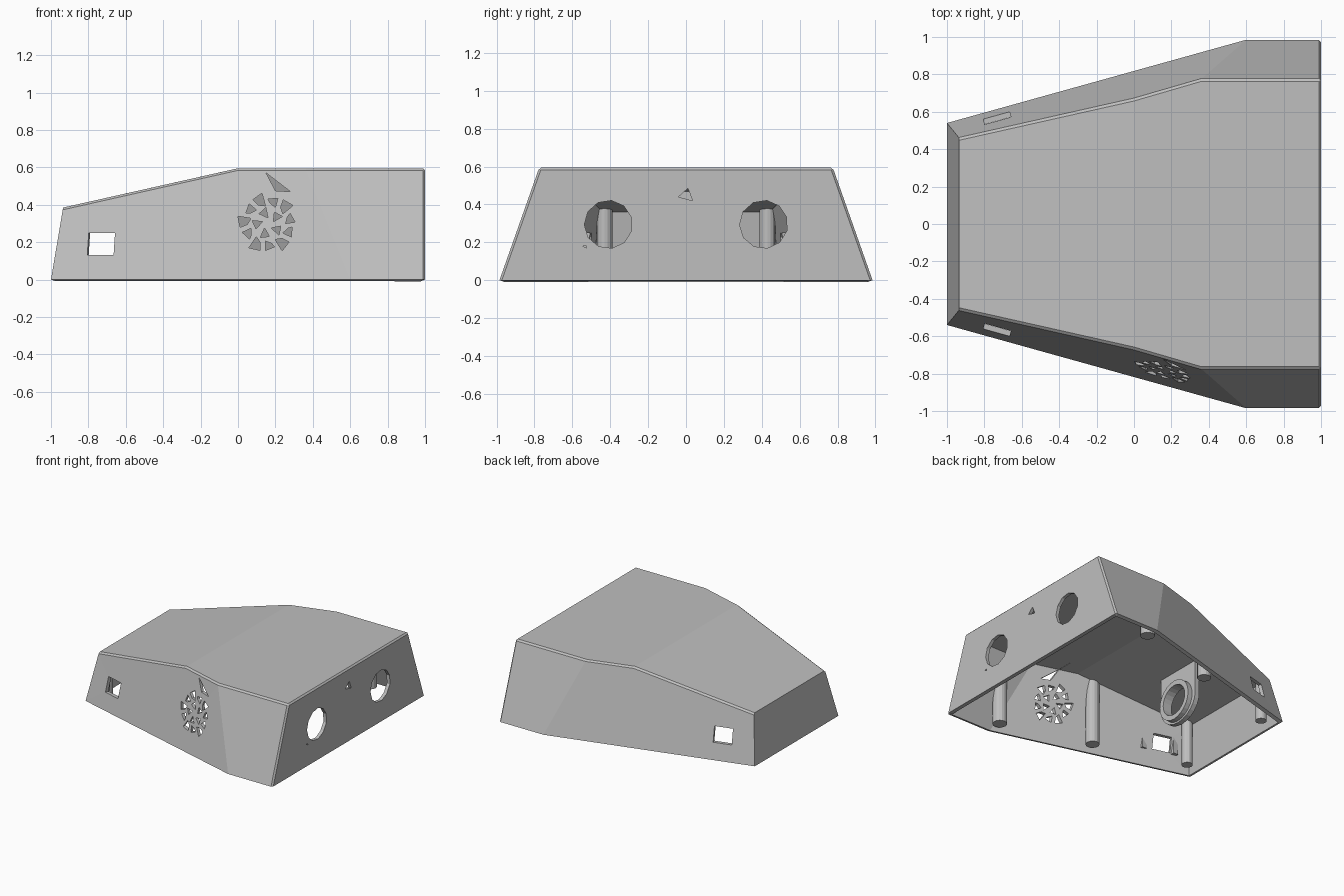
import bpy, bmesh, math
from math import cos, sin, pi
from mathutils import Matrix, Vector

cube = bpy.data.objects.get("Cube")
if cube:
    bpy.data.objects.remove(cube, do_unlink=True)

grey = bpy.data.materials.new("plain grey")
grey.use_nodes = True
GREY = (0.52, 0.52, 0.52, 1)
grey.diffuse_color = GREY
grey.node_tree.nodes["Principled BSDF"].inputs["Base Color"].default_value = GREY


def make(name, bm):
    bmesh.ops.recalc_face_normals(bm, faces=bm.faces)
    mesh = bpy.data.meshes.new(name)
    bm.to_mesh(mesh)
    bm.free()
    mesh.materials.append(grey)
    ob = bpy.data.objects.new(name, mesh)
    bpy.context.collection.objects.link(ob)
    return ob


def prism(bm, pts, axis, lo, hi, matrix=None):
    """Extrude a 2D outline along the x, y or z axis."""
    place = {"x": lambda u, v: (lo, u, v),
             "y": lambda u, v: (u, lo, v),
             "z": lambda u, v: (u, v, lo)}[axis]
    step = Vector([(hi - lo) * (a == axis) for a in "xyz"])
    face = bm.faces.new([bm.verts.new(place(*p)) for p in pts])
    out = bmesh.ops.extrude_face_region(bm, geom=[face], use_keep_orig=True)
    top = [v for v in out["geom"] if isinstance(v, bmesh.types.BMVert)]
    bmesh.ops.translate(bm, verts=top, vec=step)
    if matrix:
        bmesh.ops.transform(bm, matrix=matrix, verts=list(face.verts) + top)


def ring(u, v, r, n, start=0.0):
    return [(u + r * cos(start + 2 * pi * i / n), v + r * sin(start + 2 * pi * i / n))
            for i in range(n)]


def box(u0, u1, v0, v1):
    return [(u0, v0), (u1, v0), (u1, v1), (u0, v1)]


def cut(ob, tool, operation="DIFFERENCE"):
    mod = ob.modifiers.new("cut", "BOOLEAN")
    mod.operation, mod.solver, mod.object = operation, "EXACT", tool


def bake(ob):
    deps = bpy.context.evaluated_depsgraph_get()
    mesh = bpy.data.meshes.new_from_object(ob.evaluated_get(deps))
    ob.modifiers.clear()
    ob.data = mesh


# Tapered outer body, open or closed underneath
BASE = [(-1, .54, 0), (.6, .985, 0), (1, .985, 0)]
ROOF = [(-.935, .46, .385), (0, .67, .595), (.36, .775, .595), (1, .775, .595)]


def body(name, closed):
    bm = bmesh.new()
    b = {s: [bm.verts.new((x, s * y, z)) for x, y, z in BASE] for s in (-1, 1)}
    t = {s: [bm.verts.new((x, s * y, z)) for x, y, z in ROOF] for s in (-1, 1)}
    for s in (-1, 1):
        bm.faces.new([b[s][0], b[s][1], t[s][2], t[s][1], t[s][0]])
        bm.faces.new([b[s][1], b[s][2], t[s][3], t[s][2]])
    bm.faces.new(t[-1][:2] + t[1][1::-1])
    bm.faces.new(t[-1][1:] + t[1][:0:-1])
    for i, j in ((0, 0), (2, 3)):
        bm.faces.new([b[-1][i], b[1][i], t[1][j], t[-1][j]])
    if closed:
        bm.faces.new(b[-1] + b[1][::-1])
    else:
        bmesh.ops.recalc_face_normals(bm, faces=bm.faces)
        sharp = [e for e in bm.edges if len(e.link_faces) == 2
                 and e.calc_face_angle() > math.radians(50)
                 and (e.verts[0].co.x + e.verts[1].co.x) / 2 > -.9]
        bmesh.ops.bevel(bm, geom=sharp, offset=.012, segments=1,
                        profile=.5, affect="EDGES")
    return make(name, bm)


shell = body("housing_shell", False)
wall = shell.modifiers.new("wall", "SOLIDIFY")
wall.thickness, wall.offset, wall.use_even_offset = .028, -1, True

# Openings: side windows, round ports, small notches
bm = bmesh.new()
for s in (-1, 1):
    turn = Matrix.Translation((-.73, s * .56, 0)) @ Matrix.Rotation(s * .27, 4, "Z")
    prism(bm, box(-.073, .073, .13, .25), "y", -.12, .12, turn)
    prism(bm, ring(s * .41, .295, .127, 11, .3), "x", .8, 1.1)
prism(bm, [(-.04, .44), (.01, .485), (.035, .42)], "x", .8, 1.1)
prism(bm, [(-.545, .18), (-.53, .185), (-.525, .17)], "x", .8, 1.1)

# Broken circular grille of radial shards on the front side
CX, CZ = .16, .30


def polar(r, a):
    return (CX + r * cos(a), CZ + r * sin(a))


for i in range(11):
    a = 2 * pi * i / 11
    tip = .165 if i % 2 else .145
    prism(bm, [polar(.095, a), polar(tip, a + .05), polar(tip - .015, a + .42),
               polar(.11, a + .33)], "y", -1.1, -.55)
for i in range(5):
    a = 2 * pi * i / 5 + .3
    prism(bm, [polar(.03, a), polar(.085, a + .15), polar(.07, a + .75)], "y", -1.1, -.55)
prism(bm, [(.15, .57), (.28, .47), (.2, .475)], "y", -1.1, -.55)
tool = make("opening_cutter", bm)
tool.hide_render = True
cut(shell, tool)
bake(shell)
bpy.data.objects.remove(tool, do_unlink=True)

# Inner fittings, trimmed to stay inside the body
limit = body("inner_limit", True)
limit.scale = (.985, .985, .985)
limit.hide_render = True
bpy.context.view_layer.update()
fittings = []
for s, side in ((-1, "right"), (1, "left")):
    for name, x, y, r in (("rear", .59, .86, .055), ("middle", -.14, .65, .052),
                          ("nose", -.88, .43, .042)):
        bm = bmesh.new()
        prism(bm, ring(x, s * y, r, 16), "z", .01, .6)
        fittings.append(make(f"{name}_post_{side}", bm))
    for name, x, y in (("rear", -.59, .61), ("nose", -.83, .53)):
        bm = bmesh.new()
        prism(bm, box(x - .022, x + .022, s * y - .03, s * y + .03), "z", .12, .5)
        fittings.append(make(f"{name}_rail_{side}", bm))

# Hanging arched bracket with a collar and a round hole
bm = bmesh.new()
arch = [(.2 * cos(a), .2 + .18 * sin(a)) for a in [pi + pi * i / 12 for i in range(13)]]
prism(bm, [(-.2, .55)] + arch + [(.2, .55)], "x", -.47, -.43)
bracket = make("bracket", bm)
bm = bmesh.new()
prism(bm, ring(0, .2, .165, 24), "x", -.45, -.39)
collar = make("bracket_collar", bm)
bm = bmesh.new()
prism(bm, ring(0, .2, .125, 24), "x", -.6, -.3)
hole = make("bracket_hole_cutter", bm)
hole.hide_render = True
for ob in (bracket, collar):
    cut(ob, hole)
fittings += [bracket, collar]

for ob in fittings:
    cut(ob, limit, "INTERSECT")
    bake(ob)
for ob in (limit, hole):
    bpy.data.objects.remove(ob, do_unlink=True)
